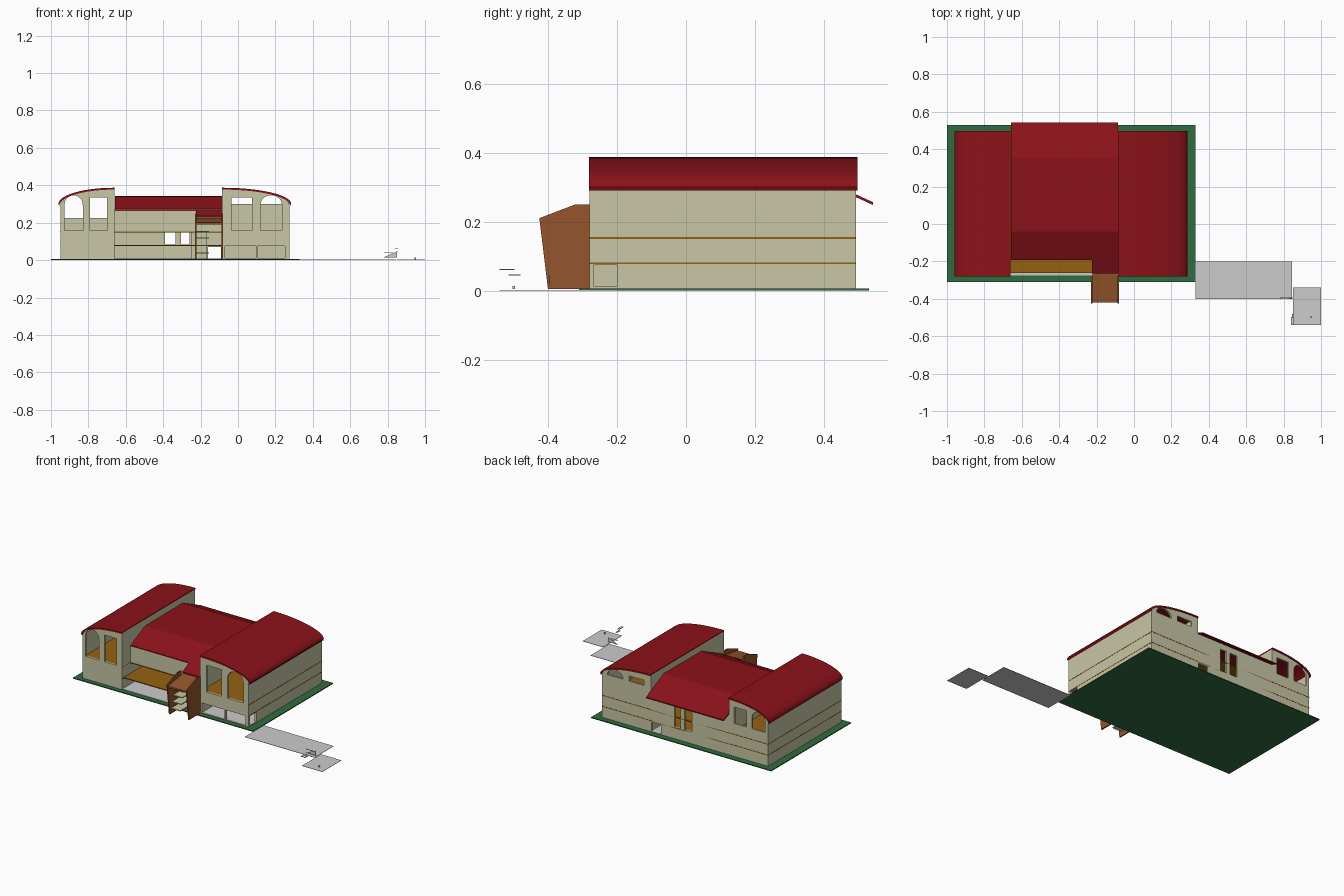
import bpy, bmesh, math

if "Cube" in bpy.data.objects:
    bpy.data.objects.remove(bpy.data.objects["Cube"])


def material(name, c):
    m = bpy.data.materials.new(name)
    m.diffuse_color = (*c, 1)
    m.use_nodes = True
    m.node_tree.nodes["Principled BSDF"].inputs["Base Color"].default_value = m.diffuse_color
    return m


CREAM = material("cream", (0.58, 0.57, 0.38))
RED = material("red", (0.26, 0.006, 0.01))
GREEN = material("green", (0.03, 0.15, 0.05))
ORANGE = material("ochre", (0.30, 0.12, 0.005))
BROWN = material("brown", (0.30, 0.09, 0.025))


def prism(name, pts, axis, a, b, mat=None):
    """Extrude a profile (x,z) along y or (y,z) along x."""
    bm = bmesh.new()
    at = lambda p, t: (p[0], t, p[1]) if axis == 'y' else (t, p[0], p[1])
    lo = [bm.verts.new(at(p, a)) for p in pts]
    hi = [bm.verts.new(at(p, b)) for p in pts]
    n = len(pts)
    bm.faces.new(lo)
    bm.faces.new(hi[::-1])
    for i in range(n):
        j = (i + 1) % n
        bm.faces.new((lo[j], lo[i], hi[i], hi[j]))
    bmesh.ops.recalc_face_normals(bm, faces=bm.faces)
    me = bpy.data.meshes.new(name)
    bm.to_mesh(me)
    bm.free()
    ob = bpy.data.objects.new(name, me)
    bpy.context.collection.objects.link(ob)
    if mat:
        me.materials.append(mat)
    return ob


def box(name, x0, x1, y0, y1, z0, z1, mat=None):
    return prism(name, [(x0, z0), (x1, z0), (x1, z1), (x0, z1)], 'y', y0, y1, mat)


def cut(ob, cutters):
    """Subtract temporary cutters from a wall."""
    for c in cutters:
        m = ob.modifiers.new("opening", 'BOOLEAN')
        m.operation = 'DIFFERENCE'
        m.solver = 'EXACT'
        m.object = c
        bpy.context.view_layer.objects.active = ob
        bpy.ops.object.modifier_apply(modifier=m.name)
        bpy.data.objects.remove(c)


def hole(x0, x1, z0, z1, y, arch=0):
    """Rectangular or arched opening cutter through a wall at y."""
    pts = [(x0, z0), (x1, z0)]
    n = 10 if arch else 1
    r, xc = (x1 - x0) / 2, (x0 + x1) / 2
    for i in range(n + 1):
        t = math.pi * i / n
        pts.append((xc + r * math.cos(t), z1 + arch * math.sin(t)))
    return prism("cutter", pts, 'y', y - 0.03, y + 0.03)


def arc(inner, outer, drop=0.0):
    """Quarter ellipse from low outer eave to high inner edge."""
    n = 12
    return [(inner + (outer - inner) * math.cos(math.pi / 2 * i / n),
             0.30 - drop + 0.087 * math.sin(math.pi / 2 * i / n)) for i in range(n + 1)]


F, B, T = -0.28, 0.492, 0.012   # front, back, wall thickness

# Lawn and paths
box("lawn", -1, 0.33, -0.31, 0.53, 0, 0.006, GREEN)
box("path", 0.33, 0.845, -0.40, -0.20, 0, 0.002)
box("path_end", 0.85, 1.0, -0.54, -0.34, 0, 0.002)
box("ground_floor", -0.945, 0.27, F + 0.004, B - 0.005, 0.006, 0.009)

# Wings: facade, back wall, side walls, curved roof
for side, inner, outer in (("left", -0.66, -0.95), ("right", -0.085, 0.275)):
    s = 1 if outer > inner else -1
    gable = [(inner, 0.006), (outer, 0.006)] + arc(inner, outer, 0.006)
    front = prism(side + "_front_wall", gable, 'y', F, F + T, CREAM)
    if side == "left":
        cut(front, [hole(-0.928, -0.83, 0.157, 0.295, F, 0.052),
                    hole(-0.79, -0.70, 0.157, 0.335, F)])
    else:
        cut(front, [hole(0.12, 0.235, 0.157, 0.295, F, 0.052),
                    hole(-0.035, 0.075, 0.157, 0.335, F),
                    hole(-0.07, 0.095, 0.012, 0.075, F),
                    hole(0.105, 0.25, 0.012, 0.075, F)])
    back = prism(side + "_back_wall", gable, 'y', B - T, B, CREAM)
    if side == "left":
        cut(back, [hole(-0.928, -0.83, 0.225, 0.295, B, 0.052),
                   hole(-0.79, -0.70, 0.225, 0.335, B)])
    else:
        cut(back, [hole(0.12, 0.235, 0.30, 0.305, B, 0.042),
                   hole(-0.035, 0.075, 0.30, 0.335, B)])
    lo, hi = sorted((outer, outer - s * T))
    wall = box(side + "_outer_wall", lo, hi, F + T, B - T, 0.006, 0.304, CREAM)
    if side == "right":
        cut(wall, [box("cutter", 0.24, 0.30, -0.266, -0.20, 0.012, 0.075)])
    lo, hi = sorted((inner, inner + s * T))
    box(side + "_inner_wall", lo, hi, F + T, B - T, 0.006, 0.381, CREAM)
    edge = outer + s * 0.01
    roof = arc(inner, edge) + arc(inner, edge - s * 0.004, 0.01)[::-1]
    prism(side + "_roof", roof, 'y', F - 0.001, 0.497, RED)
    # floors showing as thin bands outside
    lo, hi = sorted((inner, outer + s * 0.001))
    for i, z in enumerate((0.08, 0.153)):
        box(f"{side}_floor_{i}", lo, hi, F + 0.001, B + 0.001, z - 0.003, z + 0.002, ORANGE)

# Centre: open front, floors, upper wall and pierced back wall
box("balcony_floor", -0.66, -0.085, -0.262, B, 0.075, 0.081, ORANGE)
box("upper_floor", -0.66, -0.085, -0.19, B, 0.148, 0.154, ORANGE)
box("centre_upper_wall", -0.66, -0.085, -0.188, -0.178, 0.154, 0.272, CREAM)
centre_back = box("centre_back_wall", -0.66, -0.085, B - T, B, 0.006, 0.27, CREAM)
cut(centre_back, [hole(-0.39, -0.335, 0.083, 0.23, B),
                  hole(-0.305, -0.26, 0.083, 0.23, B),
                  hole(-0.16, -0.09, 0.009, 0.07, B)])
box("stair_wall", -0.25, -0.165, 0.1, 0.112, 0.009, 0.148, CREAM)

# Centre roof: front slope, flat, back slope, plus lower strip over entry
top = [(-0.192, 0.27), (-0.04, 0.34), (0.355, 0.342), (0.542, 0.256)]
prism("centre_roof", top + [(y, z - 0.008) for y, z in top[::-1]], 'x', -0.657, -0.085, RED)
strip = [(-0.265, 0.236), (-0.19, 0.271)]
prism("entry_roof", strip + [(y, z - 0.008) for y, z in strip[::-1]], 'x', -0.225, -0.085, RED)

# Entry tower with tapered side panels, sloped top and landings
panel = [(-0.40, 0.004), (-0.425, 0.21), (-0.32, 0.25), (-0.28, 0.25), (-0.28, 0.004)]
for i, x in enumerate((-0.23, -0.088)):
    prism(f"tower_panel_{i}", panel, 'x', x, x + 0.008, BROWN)
prism("tower_top", [(-0.42, 0.19), (-0.42, 0.2), (-0.26, 0.225), (-0.26, 0.215)],
      'x', -0.222, -0.088, BROWN)
for i, z in enumerate((0.035, 0.075, 0.115, 0.15)):
    box(f"tower_landing_{i}", -0.222, -0.155, -0.385 + 0.01 * i, -0.27, z, z + 0.006, CREAM)

# Small loose pieces by the path
prism("path_ramp", [(0.78, 0.015), (0.85, 0.015), (0.85, 0.045), (0.835, 0.04)],
      'y', -0.397, -0.394)
box("small_plate", 0.84, 0.855, -0.54, -0.497, 0.06, 0.063)
box("small_step", 0.845, 0.855, -0.515, -0.48, 0.044, 0.047)
box("small_beam", 0.78, 0.83, -0.40, -0.397, 0.04, 0.043)
box("small_knob", 0.945, 0.953, -0.503, -0.495, 0.004, 0.014)
